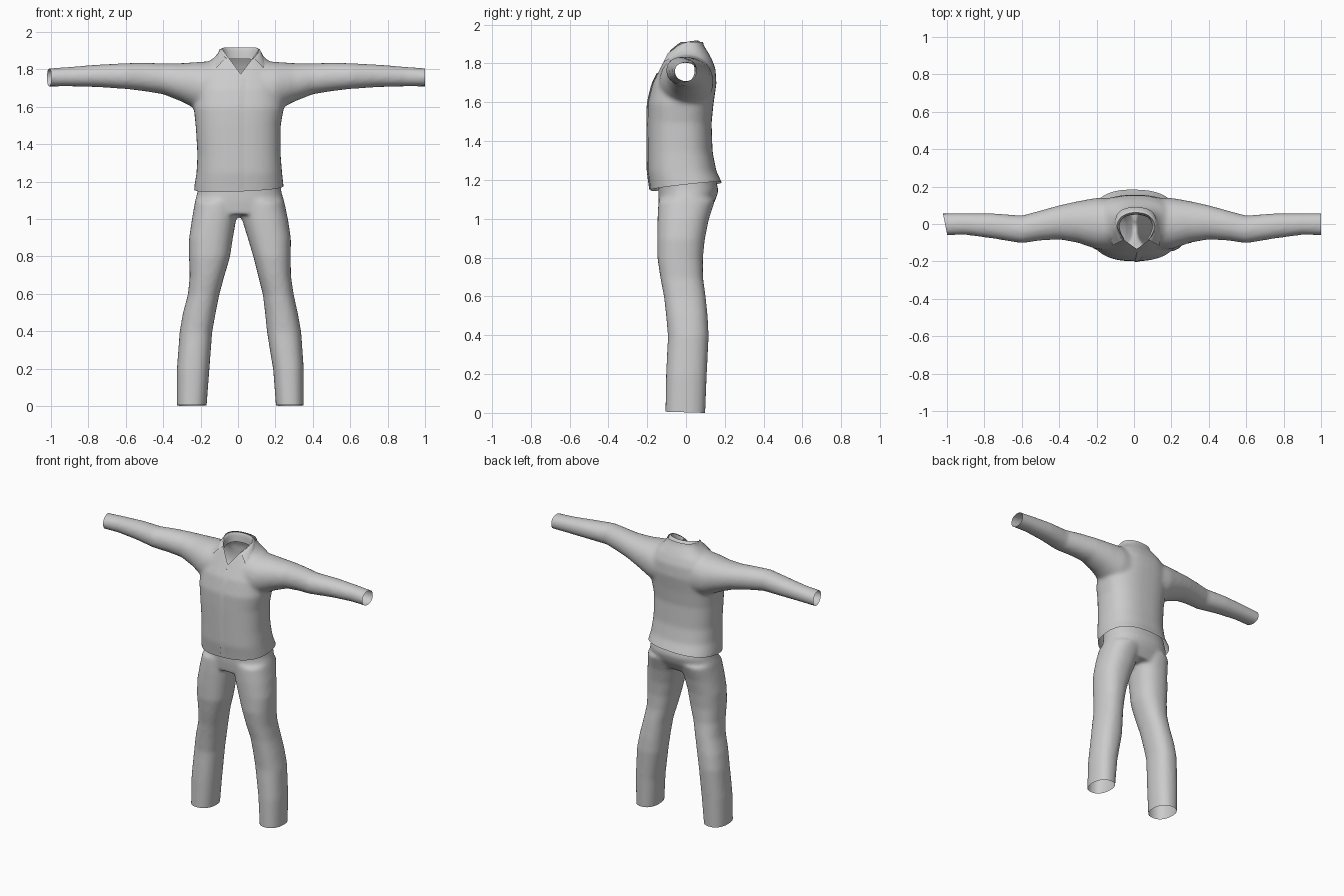
import bpy, bmesh, math
from mathutils import Vector
from mathutils.bvhtree import BVHTree

if "Cube" in bpy.data.objects:
    bpy.data.objects.remove(bpy.data.objects["Cube"])

cloth = bpy.data.materials.new("grey cloth")
cloth.diffuse_color = (0.6, 0.6, 0.6, 1)
cloth.use_nodes = True
cloth.node_tree.nodes["Principled BSDF"].inputs["Base Color"].default_value = cloth.diffuse_color
SIDES = 40


def loft(bm, rings, place, power=2.3):
    """Closed tube; each ring is (position, a_min, a_max, b_min, b_max)."""
    loops = []
    for pos, a0, a1, b0, b1 in rings:
        loop = []
        for i in range(SIDES):
            t = 2 * math.pi * i / SIDES
            c, s = math.cos(t), math.sin(t)
            a = (a0 + a1) / 2 + (a1 - a0) / 2 * math.copysign(abs(c) ** (2 / power), c)
            b = (b0 + b1) / 2 + (b1 - b0) / 2 * math.copysign(abs(s) ** (2 / power), s)
            loop.append(bm.verts.new(place(pos, a, b)))
        loops.append(loop)
    faces = [bm.faces.new(loops[0]), bm.faces.new(loops[-1])]
    for lo, hi in zip(loops, loops[1:]):
        for i in range(SIDES):
            j = (i + 1) % SIDES
            faces.append(bm.faces.new((lo[i], lo[j], hi[j], hi[i])))
    bmesh.ops.recalc_face_normals(bm, faces=faces)


def make(name, bm):
    mesh = bpy.data.meshes.new(name)
    bm.to_mesh(mesh)
    obj = bpy.data.objects.new(name, mesh)
    bpy.context.collection.objects.link(obj)
    mesh.materials.append(cloth)
    return obj


def bake(obj):
    """Replace the mesh by the result of its modifiers."""
    dg = bpy.context.evaluated_depsgraph_get()
    obj.data = bpy.data.meshes.new_from_object(obj.evaluated_get(dg))
    obj.modifiers.clear()


def fuse(obj, steps):
    """Melt overlapping tubes into one soft skin."""
    rm = obj.modifiers.new("fuse", 'REMESH')
    rm.mode, rm.voxel_size = 'VOXEL', 0.012
    sm = obj.modifiers.new("soften", 'SMOOTH')
    sm.factor, sm.iterations = 0.5, steps
    bake(obj)


def cut(bm, point, normal, clear=True):
    bmesh.ops.bisect_plane(bm, geom=bm.verts[:] + bm.edges[:] + bm.faces[:],
                           plane_co=point, plane_no=normal, clear_outer=clear)


def finish(obj):
    obj.data.materials.clear()
    obj.data.materials.append(cloth)
    for p in obj.data.polygons:
        p.material_index = 0
    bpy.ops.object.select_all(action='DESELECT')
    obj.select_set(True)
    bpy.context.view_layer.objects.active = obj
    bpy.ops.object.shade_smooth_by_angle(angle=math.radians(45))


def upright(p, a, b):
    return (a, b, p)


# shirt: body and two sleeves
bm = bmesh.new()
loft(bm, [(1.08, -.238, .248, -.175, .22), (1.18, -.234, .244, -.187, .19),
          (1.25, -.222, .236, -.197, .157), (1.35, -.217, .228, -.198, .137),
          (1.50, -.226, .228, -.199, .132), (1.60, -.237, .245, -.197, .142),
          (1.70, -.23, .24, -.173, .157), (1.78, -.21, .22, -.133, .152),
          (1.83, -.18, .19, -.108, .132), (1.865, -.13, .145, -.092, .112),
          (1.90, -.10, .118, -.067, .09), (1.98, -.085, .105, -.03, .075)], upright, 2.5)
sleeve = [(.10, -.14, .14, 1.55, 1.852), (.20, -.135, .14, 1.58, 1.845),
          (.30, -.10, .122, 1.632, 1.838), (.40, -.082, .10, 1.672, 1.837),
          (.50, -.088, .072, 1.688, 1.840), (.60, -.103, .045, 1.70, 1.838),
          (.75, -.078, .057, 1.71, 1.83), (.90, -.058, .057, 1.714, 1.818),
          (1.05, -.062, .057, 1.713, 1.807)]
for side in (-1, 1):
    loft(bm, sleeve, lambda p, a, b: (side * p, a, b), 2.1)
shirt = make("shirt", bm)
bm.free()
fuse(shirt, 7)

# open the cuffs, hem, neck and front V
bm = bmesh.new()
bm.from_mesh(shirt.data)
cut(bm, (-1, -.05, 0), (-1, -.2, 0))
cut(bm, (1, 0, 0), (1, 0, 0))
cut(bm, (0, 0, 1.172), (.04, .11, -1))
cut(bm, (0, 0, 1.915), (0, 0, 1))
for side in (-1, 1):
    cut(bm, (.015, 0, 1.78), (side, 0, -.75), False)
doomed = []
for f in bm.faces:
    c = f.calc_center_median()
    if c.y < 0.02 and abs(c.x - .015) < .75 * (c.z - 1.78):
        doomed.append(f)
bmesh.ops.delete(bm, geom=doomed, context='FACES')
bm.to_mesh(shirt.data)
tree = BVHTree.FromBMesh(bm)
bm.free()
finish(shirt)

# button placket lying on the shirt front
bm = bmesh.new()
rows = []
for i in range(25):
    z = 1.155 + i * 0.025
    x0 = .002 + .016 * max(0, (z - 1.6) / .18)
    row = []
    for x, lift in ((x0, 0), (x0, .006), (x0 + .03, .002)):
        hit = tree.ray_cast(Vector((x, -1, z)), Vector((0, 1, 0)))[0]
        if hit is None or hit.y > 0:
            break
        row.append(bm.verts.new((x, hit.y - lift, z)))
    if len(row) == 3:
        rows.append(row)
for lo, hi in zip(rows, rows[1:]):
    for k in range(2):
        bm.faces.new((lo[k], lo[k + 1], hi[k + 1], hi[k]))
placket = make("placket", bm)
bm.free()
finish(placket)

# folded collar: outer edge, fold and inner edge from back centre to the tip
half = [((0, .10, 1.885), (0, .062, 1.947), (0, .055, 1.86)),
        ((.09, .08, 1.88), (.075, .045, 1.95), (.07, .04, 1.86)),
        ((.132, .01, 1.868), (.10, 0, 1.948), (.09, 0, 1.85)),
        ((.138, -.06, 1.845), (.095, -.04, 1.918), (.085, -.04, 1.85)),
        ((.125, -.115, 1.812), (.07, -.088, 1.875), (.062, -.08, 1.85))]
columns = [[(-x, y, z) for x, y, z in c] for c in half[:0:-1]] + half
bm = bmesh.new()
grid = [[bm.verts.new((x + .01, y, z)) for x, y, z in c] for c in columns]
for a, b in zip(grid, grid[1:]):
    for k in range(2):
        bm.faces.new((a[k], b[k], b[k + 1], a[k + 1]))
bmesh.ops.recalc_face_normals(bm, faces=bm.faces[:])
collar = make("collar", bm)
bm.free()
sub = collar.modifiers.new("round", 'SUBSURF')
sub.levels, sub.boundary_smooth = 2, 'PRESERVE_CORNERS'
bake(collar)
finish(collar)

# trousers: two legs and the hips
bm = bmesh.new()
depth = [(-.05, -.107, .097), (.2, -.103, .107), (.4, -.093, .117), (.5, -.102, .112),
         (.6, -.113, .102), (.7, -.132, .088), (.8, -.147, .087), (.9, -.148, .097),
         (1.0, -.147, .117), (1.1, -.142, .15)]
left = [(-.327, -.172), (-.327, -.153), (-.312, -.138), (-.295, -.12), (-.268, -.10),
        (-.258, -.073), (-.262, -.043), (-.262, -.028), (-.247, -.010), (-.23, .01)]
right = [(.207, .352), (.188, .352), (.155, .338), (.145, .32), (.133, .298),
         (.108, .283), (.083, .282), (.053, .283), (.022, .268), (0, .247)]
for leg in (left, right):
    loft(bm, [(z, x0, x1, y0, y1) for (z, y0, y1), (x0, x1) in zip(depth, leg)], upright)
loft(bm, [(1.03, -.235, .255, -.135, .11), (1.10, -.23, .247, -.142, .152),
          (1.15, -.217, .232, -.142, .168), (1.30, -.205, .215, -.14, .13)], upright)
trousers = make("trousers", bm)
bm.free()
fuse(trousers, 7)
bm = bmesh.new()
bm.from_mesh(trousers.data)
cut(bm, (0, 0, .008), (0, -.03, -1))
cut(bm, (0, 0, 1.23), (0, 0, 1))
bm.to_mesh(trousers.data)
bm.free()
finish(trousers)

# rest the trouser hems on the floor
low = min(v.co.z for v in trousers.data.vertices)
for obj in (shirt, placket, collar, trousers):
    for v in obj.data.vertices:
        v.co.z -= low
